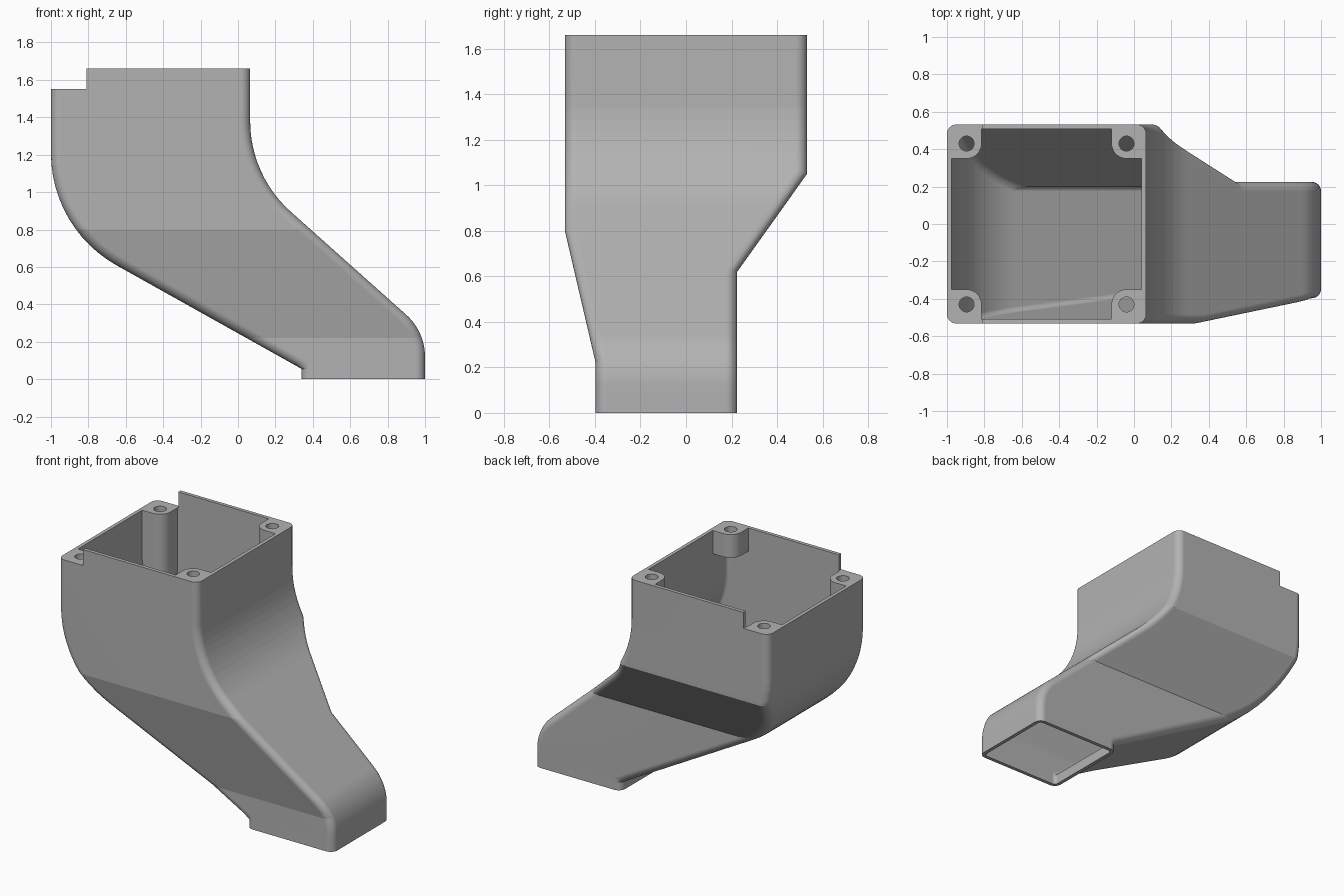
import bpy
import bmesh
from math import cos, sin, radians, hypot, pi

cube = bpy.data.objects.get("Cube")
if cube:
    bpy.data.objects.remove(cube, do_unlink=True)

WALL, ROUND = 0.025, 0.05
TOP, NOTCH_Z, NOTCH_X = 1.66, 1.55, -0.81
LOW, HIGH = -0.1, 1.8

grey = bpy.data.materials.new("plain grey")
grey.use_nodes = True
grey.diffuse_color = (0.45, 0.45, 0.45, 1)
grey.node_tree.nodes["Principled BSDF"].inputs["Base Color"].default_value = (0.45, 0.45, 0.45, 1)


def arc(cx, cz, r, start, end, steps=12):
    angles = [radians(start + (end - start) * i / steps) for i in range(steps + 1)]
    return [(cx + r * cos(a), cz + r * sin(a)) for a in angles]


# Side outlines of the duct, each running upward; the sign points inward
right_line = [(1, LOW)] + arc(0.7, 0.12, 0.3, 0, 48.3) + arc(0.715, 1.38, 0.65, 228.3, 180) + [(0.065, HIGH)]
left_line = [(0.34, LOW), (0.34, 0.055)] + arc(-0.314, 1.207, 0.686, 240.9, 180) + [(-1, HIGH)]
back_line = [(0.225, LOW), (0.225, 0.62), (0.532, 1.05), (0.532, HIGH)]
front_line = [(-0.397, LOW), (-0.397, 0.22), (-0.532, 0.8), (-0.532, HIGH)]
SIDES = [(right_line, 1), (back_line, 1), (left_line, -1), (front_line, -1)]


def offset(line, d):
    """Move an outline sideways by d with mitred joints."""
    normals = []
    for (u0, z0), (u1, z1) in zip(line, line[1:]):
        length = hypot(u1 - u0, z1 - z0)
        normals.append(((z0 - z1) / length, (u1 - u0) / length))
    result = []
    for i, (u, z) in enumerate(line):
        a, b = normals[max(i - 1, 0)], normals[min(i, len(normals) - 1)]
        k = d / (1 + a[0] * b[0] + a[1] * b[1])
        result.append((u + k * (a[0] + b[0]), z + k * (a[1] + b[1])))
    return result


def at_height(line, z):
    for (u0, z0), (u1, z1) in zip(line, line[1:]):
        if z <= z1:
            return u0 + (u1 - u0) * (z - z0) / (z1 - z0)
    return line[-1][0]


def make_object(name, bm):
    bmesh.ops.recalc_face_normals(bm, faces=bm.faces)
    mesh = bpy.data.meshes.new(name)
    bm.to_mesh(mesh)
    bm.free()
    mesh.materials.append(grey)
    ob = bpy.data.objects.new(name, mesh)
    bpy.context.collection.objects.link(ob)
    return ob


def loft(name, rings):
    bm = bmesh.new()
    loops = [[bm.verts.new(p) for p in ring] for ring in rings]
    n = len(loops[0])
    for low, high in zip(loops, loops[1:]):
        for i in range(n):
            j = (i + 1) % n
            bm.faces.new((low[i], low[j], high[j], high[i]))
    bm.faces.new(loops[0][::-1])
    bm.faces.new(loops[-1])
    return make_object(name, bm)


def duct(name, inset, bottom, top, steps=10):
    """Stack rounded rectangles that follow the four outlines."""
    walls = [offset(line, s * inset) for line, s in SIDES]
    cores = [offset(line, s * ROUND) for line, s in SIDES]
    heights = [bottom]
    for z in sorted(z for line in walls + cores for _, z in line):
        if heights[-1] + 0.003 < z < top - 0.003:
            heights.append(z)
    heights.append(top)
    rings = []
    for z in heights:
        w = [at_height(line, z) for line in walls]
        c = [at_height(line, z) for line in cores]
        ring = []
        for quarter, (sx, sy) in enumerate([(0, 1), (2, 1), (2, 3), (0, 3)]):
            for i in range(steps + 1):
                a = (quarter + i / steps) * pi / 2
                ring.append((c[sx] + abs(cos(a)) * (w[sx] - c[sx]),
                             c[sy] + abs(sin(a)) * (w[sy] - c[sy]), z))
        rings.append(ring)
    return loft(name, rings)


def prism(name, outline, bottom, top):
    return loft(name, [[(x, y, z) for x, y in outline] for z in (bottom, top)])


def combine(target, other, operation):
    mod = target.modifiers.new(operation, 'BOOLEAN')
    mod.operation = operation
    mod.solver = 'EXACT'
    mod.object = other
    bpy.context.view_layer.objects.active = target
    bpy.ops.object.modifier_apply(modifier=mod.name)
    bpy.data.objects.remove(other, do_unlink=True)


# Hollow shell, open at both ends
shell = duct("duct_shell", 0, 0, 1.75)
combine(shell, duct("hollow", WALL, LOW, HIGH), 'DIFFERENCE')

# Screw bosses in the four top corners: long on the notched side, short opposite
holes = []
for cx, sx, base in ((-0.895, -1, 1.1), (-0.04, 1, 1.5)):
    for sy in (-1, 1):
        cy, r, out = sy * 0.43, 0.08, 0.084
        outline = [(cx - sx * r * cos(i * pi / 20), cy - sy * r * sin(i * pi / 20)) for i in range(11)]
        outline += [(cx + sx * out, cy - sy * r), (cx + sx * out, cy + sy * out), (cx - sx * r, cy + sy * out)]
        combine(shell, prism("screw_boss", outline, base, 1.72), 'UNION')
        holes.append((cx, cy, base))

# Trim the rim, lower the notched side and drill the screw holes
for x_max, z in ((2, TOP), (NOTCH_X, NOTCH_Z)):
    box = [(-2, -1), (x_max, -1), (x_max, 1), (-2, 1)]
    combine(shell, prism("trim", box, z, 2), 'DIFFERENCE')
for cx, cy, base in holes:
    combine(shell, prism("drill", arc(cx, cy, 0.04, 0, 348.75, 31), base - 0.03, 1.9), 'DIFFERENCE')

# Smooth curves with crisp creases
bpy.ops.object.select_all(action='DESELECT')
shell.select_set(True)
bpy.context.view_layer.objects.active = shell
bpy.ops.object.shade_smooth_by_angle(angle=radians(12))
weighted = shell.modifiers.new("even_normals", 'WEIGHTED_NORMAL')
weighted.keep_sharp = True
